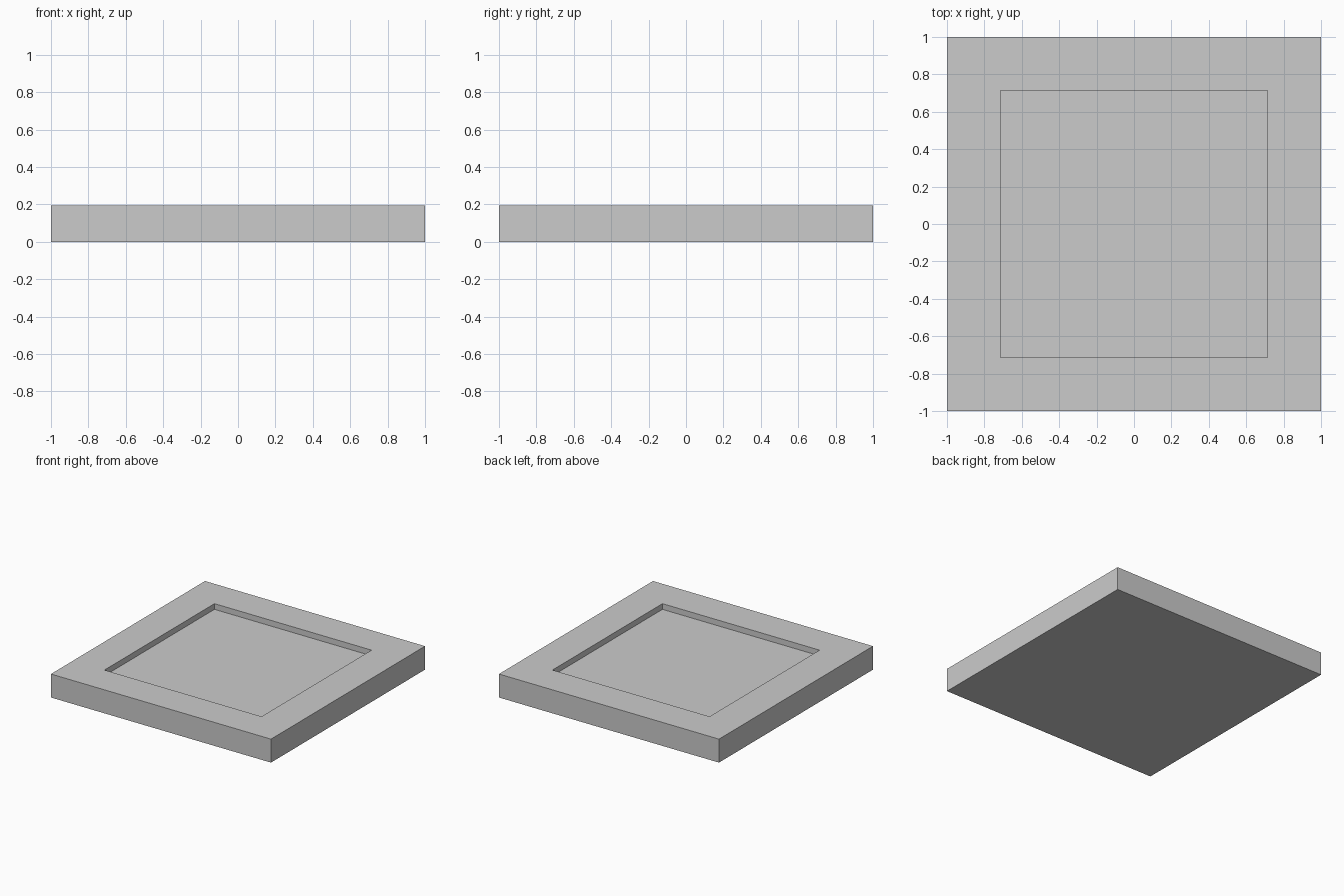
import bpy, bmesh

if "Cube" in bpy.data.objects:
    bpy.data.objects.remove(bpy.data.objects["Cube"])

HEIGHT = 0.193
RECESS_HALF = 0.714
RECESS_DEPTH = 0.047

bm = bmesh.new()

# Square slab standing on z = 0
bmesh.ops.create_cube(bm, size=2)
for v in bm.verts:
    v.co.z = HEIGHT if v.co.z > 0 else 0

# Inset the top face to form the rim, then sink a straight-walled recess
bm.normal_update()
top = max(bm.faces, key=lambda f: f.normal.z)
bmesh.ops.inset_region(bm, faces=[top], thickness=1 - RECESS_HALF, use_even_offset=True)
floor = bmesh.ops.extrude_discrete_faces(bm, faces=[top])["faces"][0]
bmesh.ops.translate(bm, verts=floor.verts, vec=(0, 0, -RECESS_DEPTH))
bmesh.ops.recalc_face_normals(bm, faces=bm.faces)

mesh = bpy.data.meshes.new("recessed_square_tray")
bm.to_mesh(mesh)
bm.free()
tray = bpy.data.objects.new("recessed_square_tray", mesh)
bpy.context.collection.objects.link(tray)
